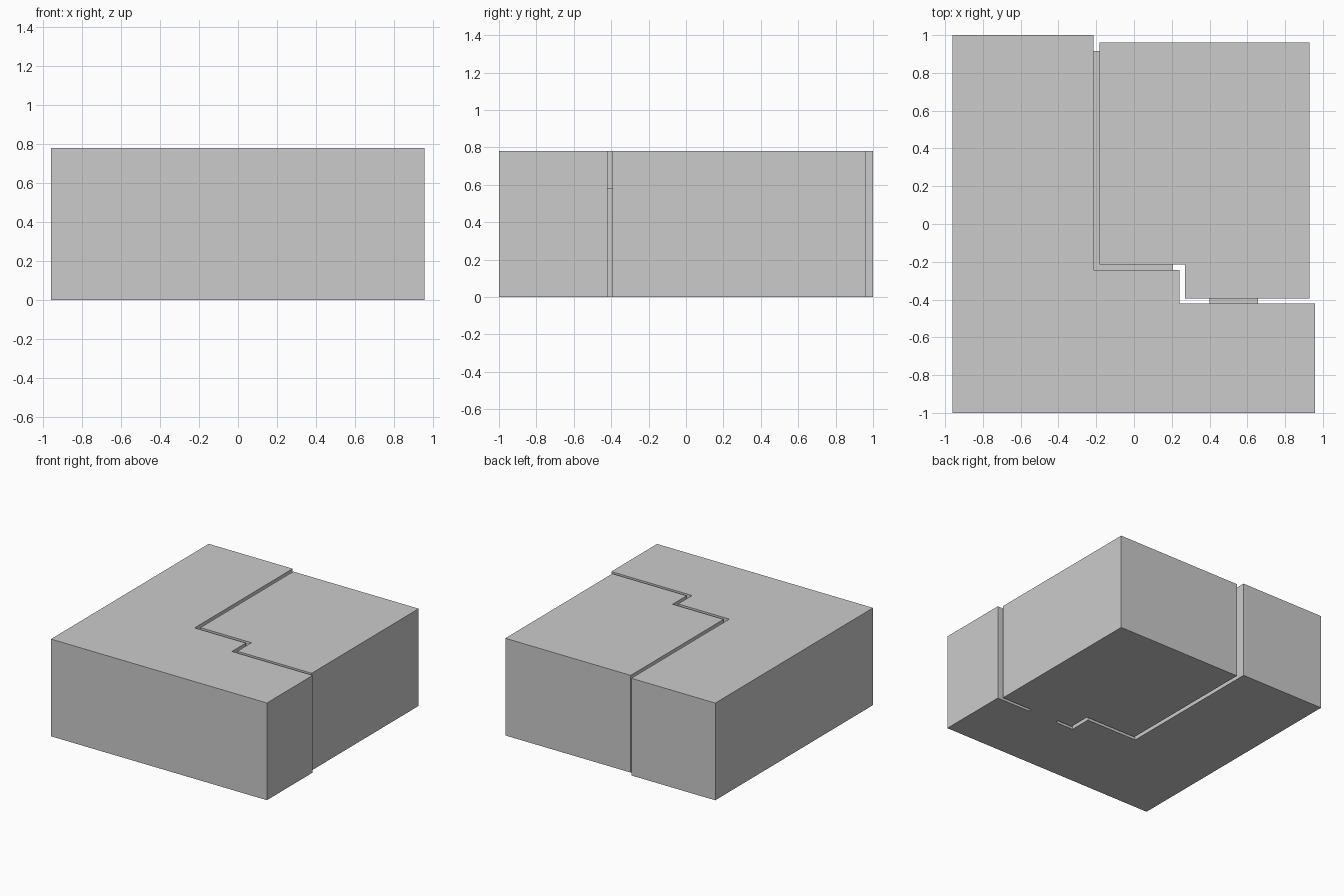
import bpy
import bmesh

if "Cube" in bpy.data.objects:
    bpy.data.objects.remove(bpy.data.objects["Cube"])


def prism(name, outline, z0, z1):
    """Extrude a flat outline vertically into a solid."""
    mesh = bpy.data.meshes.new(name)
    bm = bmesh.new()
    face = bm.faces.new([bm.verts.new((x, y, z0)) for x, y in outline])
    res = bmesh.ops.extrude_face_region(bm, geom=[face])
    top = [v for v in res["geom"] if isinstance(v, bmesh.types.BMVert)]
    bmesh.ops.translate(bm, verts=top, vec=(0, 0, z1 - z0))
    bmesh.ops.recalc_face_normals(bm, faces=bm.faces)
    bm.to_mesh(mesh)
    bm.free()
    obj = bpy.data.objects.new(name, mesh)
    bpy.context.collection.objects.link(obj)
    return obj


H = 0.78

# L-shaped outer block with a stepped inner corner
prism("outer_block", [(-0.96, -1), (0.957, -1), (0.957, -0.42), (0.24, -0.42),
                      (0.24, -0.243), (-0.215, -0.243), (-0.215, 1), (-0.96, 1)], 0, H)

# Block that fits into the corner, leaving a narrow channel
prism("inner_block", [(-0.183, -0.215), (0.27, -0.215), (0.27, -0.394),
                      (0.93, -0.394), (0.93, 0.962), (-0.183, 0.962)], 0, H)

# L-shaped bridge inside the channel
prism("channel_bridge", [(-0.215, -0.243), (0.207, -0.243), (0.207, -0.215),
                         (-0.183, -0.215), (-0.183, 0.915), (-0.215, 0.915)], 0.2, 0.58)

# Short bridge across the lower channel, reaching the floor
prism("floor_bridge", [(0.4, -0.42), (0.657, -0.42), (0.657, -0.394), (0.4, -0.394)], 0, 0.58)
